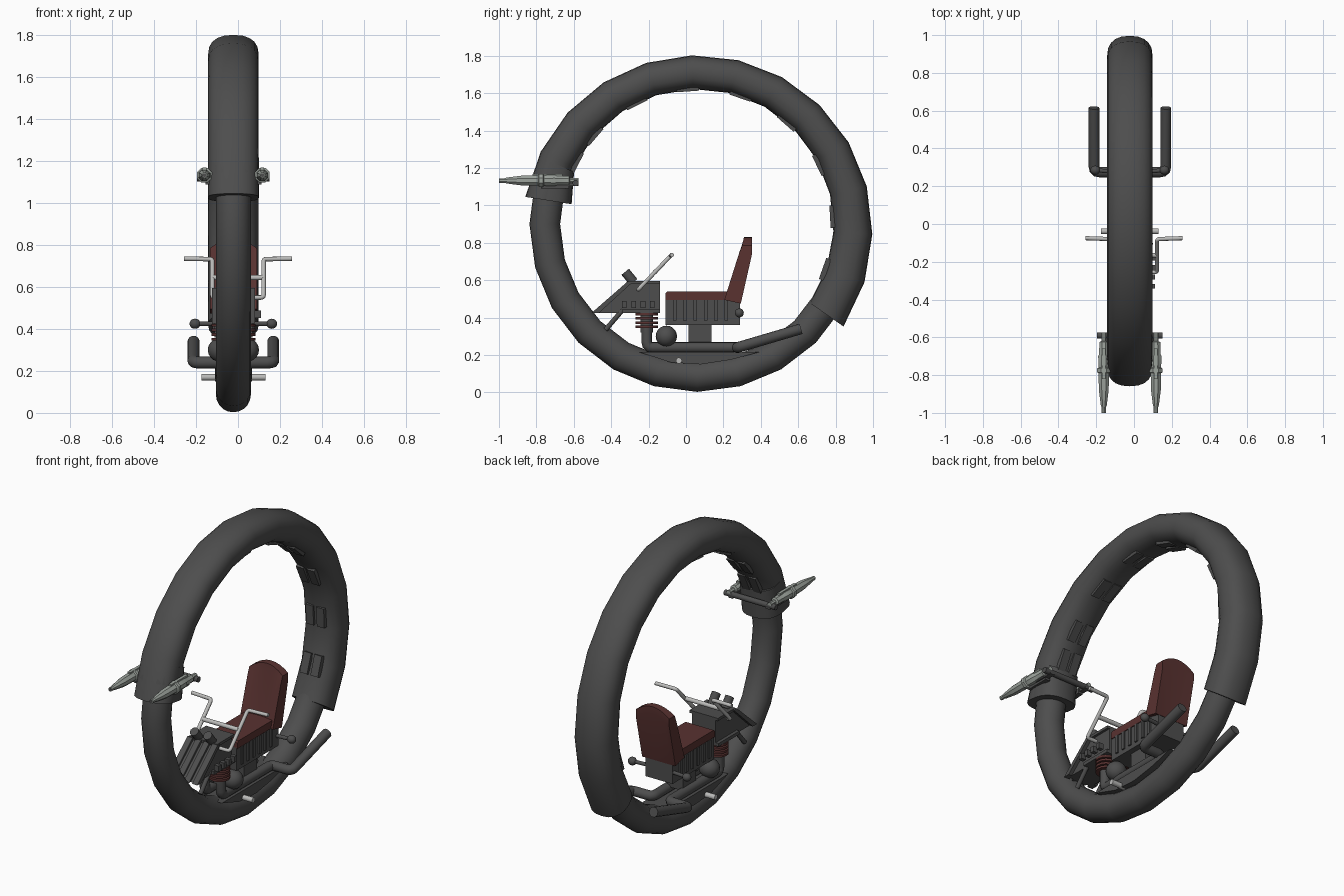
import bpy, bmesh, math
from mathutils import Vector, Matrix

if "Cube" in bpy.data.objects:
    bpy.data.objects.remove(bpy.data.objects["Cube"])

X0, CY, CZ = -0.022, 0.06, 0.90          # wheel centre


def mat(name, r, g, b):
    m = bpy.data.materials.new(name)
    m.diffuse_color = (r, g, b, 1)
    m.use_nodes = True
    m.node_tree.nodes["Principled BSDF"].inputs["Base Color"].default_value = m.diffuse_color
    return m


GREY = mat("dark grey", 0.075, 0.075, 0.075)
RED = mat("dark red leather", 0.10, 0.032, 0.03)
SILVER = mat("silver", 0.50, 0.50, 0.49)
STEEL = mat("gun steel", 0.33, 0.36, 0.33)


def finish(name, bm, m, angle=40):
    bmesh.ops.recalc_face_normals(bm, faces=bm.faces)
    me = bpy.data.meshes.new(name)
    bm.to_mesh(me)
    bm.free()
    me.materials.append(m)
    me.shade_smooth()
    me.set_sharp_from_angle(angle=math.radians(angle))
    ob = bpy.data.objects.new(name, me)
    bpy.context.collection.objects.link(ob)
    return ob


def loft(name, rings, m, closed=False, angle=40):
    bm = bmesh.new()
    vs = [[bm.verts.new(p) for p in r] for r in rings]
    n = len(vs[0])
    for i in range(len(vs) - (0 if closed else 1)):
        a, b = vs[i], vs[(i + 1) % len(vs)]
        for j in range(n):
            bm.faces.new((a[j], a[(j + 1) % n], b[(j + 1) % n], b[j]))
    if not closed:
        bm.faces.new(vs[0])
        bm.faces.new(vs[-1])
    return finish(name, bm, m, angle)


def wheel_ring(deg, R, hr, hx, n=20, power=1.0):
    """Cross-section of the hoop at an angle around the wheel axis."""
    t = math.radians(deg)
    out = []
    for j in range(n):
        a = 2 * math.pi * j / n
        c, s = math.cos(a), math.sin(a)
        rr = R + hr * math.copysign(abs(c) ** power, c)
        x = X0 + hx * math.copysign(abs(s) ** power, s)
        out.append((x, CY + rr * math.cos(t), CZ + rr * math.sin(t)))
    return out


def box(name, c, s, m, rot=0.0):
    bm = bmesh.new()
    mx = Matrix.Translation(c) @ Matrix.Rotation(rot, 4, 'X') @ Matrix.Diagonal((*s, 1))
    bmesh.ops.create_cube(bm, size=1, matrix=mx)
    return finish(name, bm, m, 30)


def plate(name, pts, hw, m, x=X0):
    """Side profile (y, z) extruded across x."""
    return loft(name, [[(x + k * hw, y, z) for y, z in pts] for k in (-1, 1)], m, angle=30)


def ball(name, c, s, m):
    bm = bmesh.new()
    bmesh.ops.create_uvsphere(bm, u_segments=16, v_segments=10, radius=1,
                              matrix=Matrix.Translation(c) @ Matrix.Diagonal((*s, 1)))
    return finish(name, bm, m, 60)


def pipe(name, pts, r, m, bend=0.03, n=12):
    """Round tube along a path with softened corners."""
    P = [Vector(p) for p in pts]
    path = [P[0]]
    for a, b, c in zip(P, P[1:], P[2:]):
        p, q = b + (a - b).normalized() * bend, b + (c - b).normalized() * bend
        path += [p.lerp(b, t).lerp(b.lerp(q, t), t) for t in (0, 0.33, 0.67, 1)]
    path.append(P[-1])
    rings, nrm = [], None
    for i, p in enumerate(path):
        d = (path[min(i + 1, len(path) - 1)] - path[max(i - 1, 0)]).normalized()
        nrm = d.orthogonal() if nrm is None else nrm - d * nrm.dot(d)
        nrm.normalize()
        bi = d.cross(nrm)
        rings.append([p + r * (nrm * math.cos(2 * math.pi * k / n) + bi * math.sin(2 * math.pi * k / n))
                      for k in range(n)])
    return loft(name, rings, m)


def lathe_y(name, x, z, prof, m, n=8):
    return loft(name, [[(x + r * math.cos(2 * math.pi * (k + .5) / n), y,
                         z + r * math.sin(2 * math.pi * (k + .5) / n)) for k in range(n)]
                       for y, r in prof], m, angle=30)


# Tyre hoop
loft("tyre", [wheel_ring(i * 15, 0.815, 0.082, 0.083) for i in range(24)], GREY, True, 60)

# Outer cover, thicker towards its lower ends
rings = []
for i in range(14):
    d = -35 + i * 206 / 13
    k = (1 - math.sin(math.radians(d))) / 1.5
    rings.append(wheel_ring(d, 0.8125 + 0.03 * k, 0.09 + 0.02 * k, 0.12, 20, 0.85))
loft("hoop_cover", rings, GREY, angle=60)
loft("cover_collar", [wheel_ring(d, R, h, 0.121, 20, 0.8) for d, R, h in
                      ((157, 0.815, 0.10), (164, 0.805, 0.113), (171, 0.80, 0.12))], GREY, angle=60)

# Paired pads along the inside of the cover
for i in range(9):
    d = -19.5 + 22.7 * i if i < 8 else 153
    t = math.radians(d)
    for s in (-1, 1):
        box("inner_pad", (X0 + s * 0.036, CY + 0.725 * math.cos(t), CZ + 0.725 * math.sin(t)),
            (0.05, 0.12, 0.028), GREY, t - math.pi / 2)

# Seat body, cushion and pedestal
box("seat_body", (X0, 0.09, 0.43), (0.18, 0.40, 0.14), GREY)
for s in (-1, 1):
    for i in range(6):
        box("body_rib", (X0 + s * 0.092, -0.06 + i * 0.055, 0.44), (0.014, 0.02, 0.11), GREY)
plate("seat_cushion", [(-0.11, 0.495), (0.24, 0.495), (0.24, 0.54), (-0.10, 0.54), (-0.11, 0.53)], 0.095, RED)
box("seat_pedestal", (X0, 0.075, 0.31), (0.11, 0.125, 0.12), GREY)

# Backrest with arched top and hollowed front
cols = []
for i in range(9):
    u = -1 + i / 4
    x, drop, f = X0 + 0.112 * u, 0.045 * u * u, 0.02 * (1 - u * u)
    cols.append([(x, 0.205 + f, 0.495), (x, 0.284 + f, 0.79 - drop), (x, 0.30 + f * .5, 0.83 - drop),
                 (x, 0.353, 0.83 - drop), (x, 0.353, 0.785 - drop), (x, 0.293, 0.475)])
loft("backrest", cols, RED, angle=30)

# Front cowl with slats, gauges and spring
plate("cowl", [(-0.49, 0.425), (-0.305, 0.58), (-0.14, 0.58), (-0.14, 0.425)], 0.08, GREY)
box("cowl_top", (X0, -0.222, 0.588), (0.19, 0.165, 0.016), GREY)
for i in range(4):
    plate("cowl_slat", [(-0.505, 0.425), (-0.31, 0.595), (-0.285, 0.59), (-0.465, 0.425)],
          0.018, GREY, X0 - 0.084 + i * 0.056)
for s in (-1, 1):
    x = X0 + s * 0.045
    box("cowl_side_rail", (X0 + s * 0.09, -0.24, 0.435), (0.02, 0.20, 0.02), GREY)
    pipe("gauge", [(x, -0.325, 0.645), (x, -0.28, 0.59)], 0.026, GREY)
    pipe("front_strut", [(X0 + s * 0.07, -0.43, 0.335), (X0 + s * 0.07, -0.34, 0.44)], 0.013, GREY)
    for i in range(4):                                  # red spring coils
        z = 0.345 + i * 0.022
        pipe("spring_coil", [(x, -0.21, z), (x, -0.21, z + 0.013)], 0.06, RED, n=16)
    pipe("spring_core", [(x, -0.21, 0.32), (x, -0.21, 0.44)], 0.035, GREY)
    # Round tanks
    ball("round_tank", (X0 + s * 0.062, -0.105, 0.30), (0.06, 0.057, 0.057), GREY)
    # Exhaust
    pipe("exhaust", [(X0 + s * 0.055, -0.21, 0.36), (X0 + s * 0.055, -0.21, 0.24), (X0 + s * 0.055, 0.275, 0.24),
                     (X0 + s * 0.19, 0.275, 0.24), (X0 + s * 0.19, 0.615, 0.34)], 0.029, GREY)
    # Turn signals
    ball("signal_lamp", (X0 + s * 0.183, 0.285, 0.425), (0.026, 0.024, 0.024), GREY)
    pipe("signal_stalk", [(X0 + s * 0.07, 0.275, 0.425), (X0 + s * 0.18, 0.285, 0.425)], 0.011, GREY)
    # Handlebar half
    pipe("handlebar", [(0, -0.255, 0.55), (s * 0.122, -0.255, 0.55), (s * 0.122, -0.08, 0.733),
                       (s * 0.257, -0.075, 0.735)], 0.011, SILVER, 0.015, 10)

pipe("handlebar_crossbar", [(-0.12, -0.165, 0.645), (0.12, -0.165, 0.645)], 0.013, SILVER)
for i in range(4):                                      # small fittings on one side
    box("side_fitting", (0.095, -0.33 + i * 0.05, 0.47), (0.03, 0.025, 0.035), GREY)

# Belly pan and foot pegs
plate("belly_pan", [(-0.25, 0.215), (0.39, 0.215), (0.24, 0.175), (0.08, 0.15), (-0.08, 0.16)], 0.088, GREY)
pipe("foot_pegs", [(-0.175, -0.038, 0.17), (0.131, -0.038, 0.17)], 0.016, SILVER)

# Twin guns on a crossbar
pipe("gun_crossbar", [(-0.195, -0.59, 1.12), (0.15, -0.59, 1.12)], 0.017, GREY)
for s in (-1, 1):
    x = X0 + s * 0.138
    lathe_y("gun", x, 1.133, [(-1.0, 0.013), (-0.97, 0.013), (-0.96, 0.017), (-0.88, 0.028), (-0.79, 0.030),
                              (-0.785, 0.038), (-0.765, 0.038), (-0.76, 0.03), (-0.70, 0.032), (-0.69, 0.027),
                              (-0.625, 0.025), (-0.62, 0.014), (-0.575, 0.014)], STEEL)
    lathe_y("gun_muzzle", x, 1.133, [(-1.001, 0.009), (-0.995, 0.009)], GREY)
    box("gun_mount", (x - s * 0.02, -0.70, 1.105), (0.03, 0.15, 0.03), GREY)
    box("gun_top_rail", (x, -0.74, 1.163), (0.018, 0.16, 0.012), STEEL)
    box("gun_arm", (X0 + s * 0.125, -0.64, 1.115), (0.03, 0.13, 0.025), GREY)
